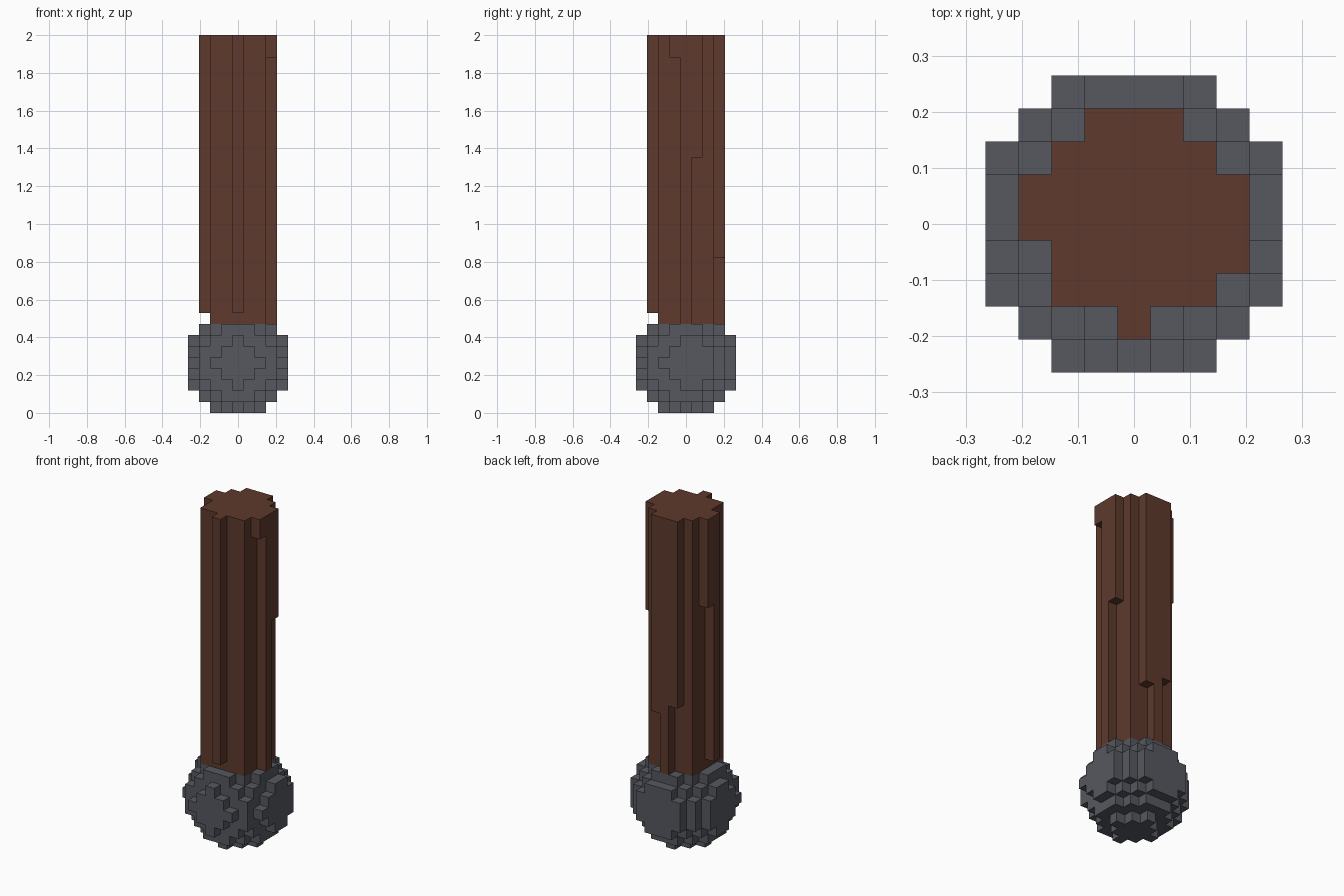
import bpy
import bmesh
from math import radians
from mathutils import Vector

cube = bpy.data.objects.get("Cube")
if cube:
    bpy.data.objects.remove(cube)

HEIGHT = 34                 # blocks from floor to top
BLOCK = 2 / HEIGHT
BALL_MID = 4                # block row through the middle of the ball
SHAFT_START = 8


def make_material(name, color):
    mat = bpy.data.materials.new(name)
    mat.use_nodes = True
    mat.diffuse_color = (*color, 1)
    bsdf = mat.node_tree.nodes["Principled BSDF"]
    bsdf.inputs["Base Color"].default_value = (*color, 1)
    bsdf.inputs["Roughness"].default_value = 0.9
    return mat


def build_blocks(name, cells, mat):
    """Skin a set of grid cells with only their exposed faces."""
    bm = bmesh.new()
    axes = [Vector(a) for a in ((1, 0, 0), (0, 1, 0), (0, 0, 1))]
    for cell in cells:
        centre = Vector(cell) + Vector((0, 0, 0.5))
        for a in range(3):
            for sign in (-1, 1):
                n = axes[a] * sign
                if tuple(int(c + d) for c, d in zip(cell, n)) in cells:
                    continue
                u = axes[(a + 1) % 3] / 2
                v = n.cross(u)
                mid = centre + n / 2
                corners = (mid - u - v, mid + u - v, mid + u + v, mid - u + v)
                bm.faces.new([bm.verts.new(p * BLOCK) for p in corners])
    bmesh.ops.remove_doubles(bm, verts=bm.verts[:], dist=BLOCK / 100)
    # Merge neighbouring squares into large flat faces
    bmesh.ops.dissolve_limit(bm, angle_limit=radians(1),
                             verts=bm.verts[:], edges=bm.edges[:])
    mesh = bpy.data.meshes.new(name)
    bm.to_mesh(mesh)
    bm.free()
    mesh.materials.append(mat)
    obj = bpy.data.objects.new(name, mesh)
    bpy.context.collection.objects.link(obj)
    return obj


def in_ball(x, y, z):
    size = x * x + y * y + z * z
    fuller_back = size == 21 and y > 0 and abs(z) < 4
    return size <= 20 or fuller_back


stone = make_material("slate grey", (0.092, 0.099, 0.116))
wood = make_material("dark brown wood", (0.112, 0.042, 0.026))

# Rounded stone head, cut off where the shaft begins
span = range(-4, 5)
ball = {(x, y, z + BALL_MID)
        for x in span for y in span for z in range(-4, 4) if in_ball(x, y, z)}
build_blocks("stone_ball", ball, stone)

# Square core of the shaft
core = range(-2, 3)
shaft = {(x, y, z) for x in core for y in core
         for z in range(SHAFT_START, HEIGHT)}

# Bark ridges: position and the row where each one ends
ridges = {
    (0, -3): 9,
    (-3, 0): 9, (-3, 1): 25,
    (3, -1): 32, (3, 0): 8, (3, 1): 23,
    (-1, 3): 15, (0, 3): 8, (1, 3): 14,
}
for (x, y), start in ridges.items():
    shaft |= {(x, y, z) for z in range(start, HEIGHT)}
build_blocks("wooden_shaft", shaft, wood)
